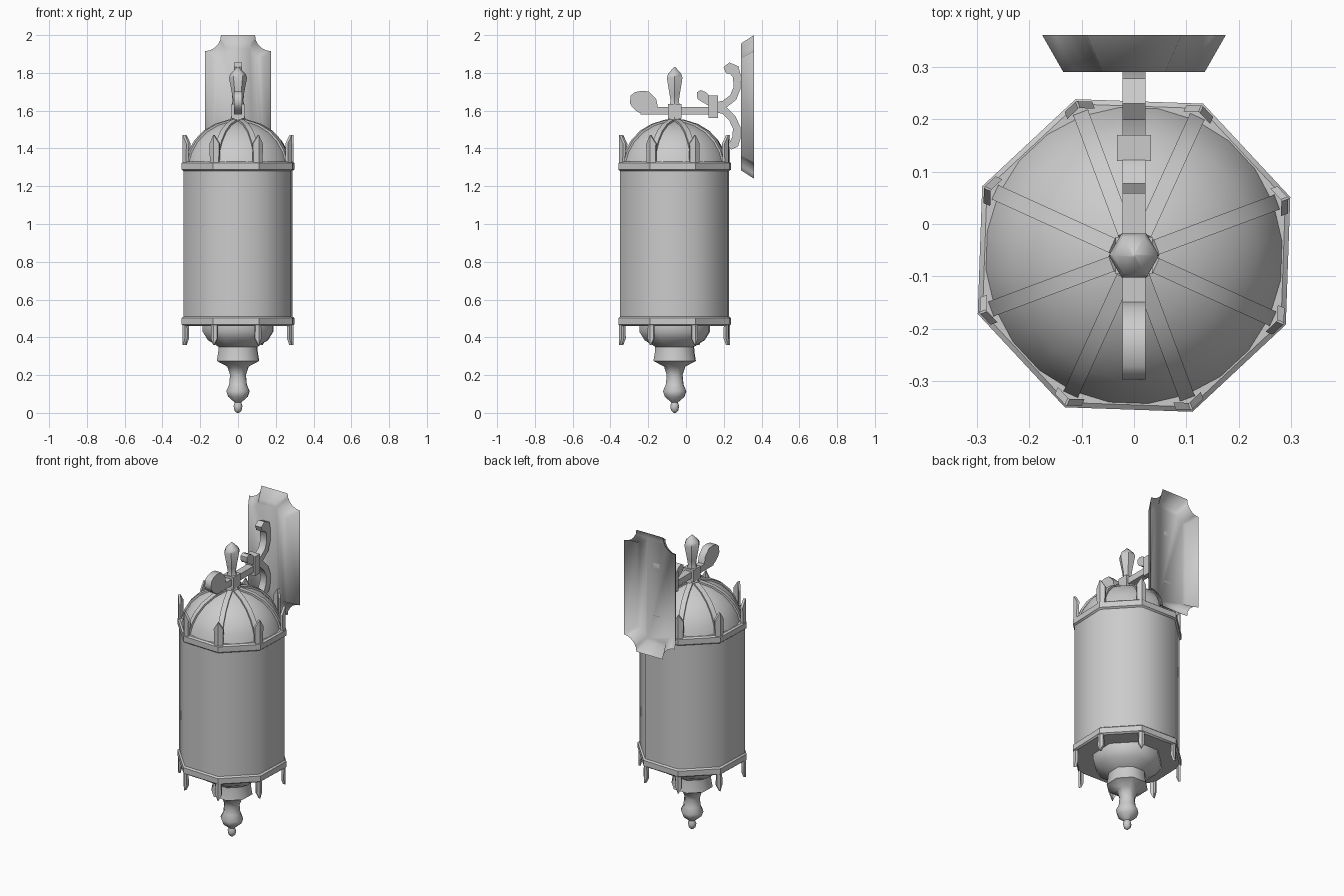
import bpy, bmesh, math
from mathutils import Vector

cube = bpy.data.objects.get("Cube")
if cube:
    bpy.data.objects.remove(cube, do_unlink=True)

metal = bpy.data.materials.new("grey_metal")
metal.use_nodes = True
GREY = (0.6, 0.6, 0.6, 1)
metal.diffuse_color = GREY
metal.node_tree.nodes["Principled BSDF"].inputs["Base Color"].default_value = GREY

AXIS = Vector((0, -0.06, 0))      # lantern axis
TURN = math.radians(20.5)         # direction of the first corner
CORNERS = [TURN + i * math.pi / 4 for i in range(8)]


def polar(r, a, z):
    return AXIS + Vector((r * math.cos(a), r * math.sin(a), z))


def finish(bm, name, smooth=40):
    bmesh.ops.recalc_face_normals(bm, faces=bm.faces)
    mesh = bpy.data.meshes.new(name)
    bm.to_mesh(mesh)
    bm.free()
    mesh.materials.append(metal)
    obj = bpy.data.objects.new(name, mesh)
    bpy.context.collection.objects.link(obj)
    if smooth:
        bpy.ops.object.select_all(action="DESELECT")
        obj.select_set(True)
        bpy.context.view_layer.objects.active = obj
        bpy.ops.object.shade_smooth_by_angle(angle=math.radians(smooth))
    return obj


def loft(bm, rings, caps=True, closed=True):
    """Skin a list of equal-length point rings."""
    rows = [[bm.verts.new(p) for p in ring] for ring in rings]
    n = len(rows[0])
    for a, b in zip(rows, rows[1:]):
        for i in range(n if closed else n - 1):
            j = (i + 1) % n
            bm.faces.new((a[i], a[j], b[j], b[i]))
    if caps:
        bm.faces.new(rows[0])
        bm.faces.new(rows[-1])


def lathe(name, profile, sides=8, start=TURN, smooth=40, caps=True):
    bm = bmesh.new()
    loft(bm, [[polar(r, start + k * math.tau / sides, z) for k in range(sides)]
              for r, z in profile], caps)
    return finish(bm, name, smooth)


def box(name, center, size):
    bm = bmesh.new()
    bmesh.ops.create_cube(bm, size=1)
    for v in bm.verts:
        v.co = Vector(c * s for c, s in zip(v.co, size)) + Vector(center)
    return finish(bm, name, 0)


def strap(name, path, half=0.022):
    """Flat bar swept along (y, z, thickness) points."""
    pts = [Vector((0, y, z)) for y, z, t in path]
    rings = []
    for i, p in enumerate(pts):
        d = (pts[min(i + 1, len(pts) - 1)] - pts[max(i - 1, 0)]).normalized()
        n = Vector((0, -d.z, d.y)) * path[i][2] / 2
        x = Vector((half, 0, 0))
        rings.append([p + n + x, p + n - x, p - n - x, p - n + x])
    bm = bmesh.new()
    loft(bm, rings)
    return finish(bm, name, 50)


# Lantern body and its two rims
lathe("lantern_body", [(0.308, 0.49), (0.308, 1.3)], smooth=50)
for name, z in (("lower_rim", 0.46), ("upper_rim", 1.28)):
    lathe(name, [(0.308, z), (0.318, z + 0.008), (0.318, z + 0.042), (0.308, z + 0.05)], smooth=30)

# Dome
DOME = [(0.285, 1.325), (0.268, 1.38), (0.235, 1.435), (0.185, 1.485),
        (0.12, 1.522), (0.04, 1.545)]
lathe("dome", DOME, sides=24, smooth=50)

# Dome ribs along the corners
bm = bmesh.new()
for a in CORNERS:
    side = Vector((-math.sin(a), math.cos(a), 0)) * 0.015
    rings = []
    for r, z in DOME:
        low, high = polar(r - 0.01, a, z - 0.01), polar(r + 0.006, a, z + 0.008)
        rings.append([low - side, high - side, high + side, low + side])
    loft(bm, rings)
finish(bm, "dome_ribs", 40)


def spikes(name, base, shoulder, tip, half):
    """Pointed leaves folded around each rim corner."""
    bm = bmesh.new()
    for a in CORNERS:
        def section(z, w, r=0.314):
            fold = w * math.tan(math.pi / 8)
            pts = []
            for d, s in ((0, 0), (fold, 1), (fold + 0.014, 1), (0.014, 0), (fold + 0.014, -1), (fold, -1)):
                t = Vector((-math.sin(a), math.cos(a), 0)) * w * s
                pts.append(polar(r - d, a, z) + t)
            return pts
        loft(bm, [section(base, half * 0.9), section(shoulder, half), section(tip, 0.002)])
    return finish(bm, name, 30)


spikes("crown_spikes", 1.32, 1.425, 1.47, 0.028)
spikes("lower_spikes", 0.47, 0.395, 0.36, 0.018)

# Turned drop finial below the body
lathe("drop_finial", [(0.2, 0.465), (0.2, 0.43), (0.17, 0.385), (0.11, 0.35),
                      (0.112, 0.32), (0.12, 0.275), (0.06, 0.245), (0.045, 0.2),
                      (0.05, 0.15), (0.066, 0.115), (0.055, 0.085), (0.018, 0.055),
                      (0.025, 0.035), (0.02, 0.012), (0.006, 0)], smooth=50)

# Hub and top finial
box("arm_hub", (0, -0.06, 1.597), (0.07, 0.07, 0.075))
lathe("hub_collar", [(0.045, 1.54), (0.035, 1.57)], sides=6, start=0)
lathe("top_finial", [(0.032, 1.63), (0.025, 1.65), (0.03, 1.68), (0.048, 1.775),
                     (0.04, 1.795), (0.003, 1.832)], sides=6, start=0, smooth=50)

# Arm with a rounded front knob
box("arm_bar", (0, -0.05, 1.6), (0.044, 0.38, 0.04))
strap("arm_knob", [(-0.165, 1.61, 0.04), (-0.18, 1.63, 0.08), (-0.215, 1.642, 0.125),
                   (-0.25, 1.652, 0.11), (-0.278, 1.658, 0.08), (-0.295, 1.66, 0.04)])
box("arm_block", (0, 0.145, 1.62), (0.064, 0.05, 0.12))

# Scrolls joining the arm to the wall plate
strap("upper_scroll", [(0.165, 1.625, 0.04), (0.205, 1.635, 0.04), (0.25, 1.67, 0.04),
                       (0.27, 1.72, 0.038), (0.27, 1.78, 0.042), (0.255, 1.815, 0.06),
                       (0.23, 1.825, 0.06), (0.205, 1.815, 0.035)])
strap("lower_scroll", [(0.165, 1.61, 0.04), (0.205, 1.6, 0.04), (0.245, 1.56, 0.04),
                       (0.268, 1.51, 0.04), (0.268, 1.46, 0.045), (0.255, 1.425, 0.05),
                       (0.23, 1.405, 0.03)])
strap("small_scroll", [(0.13, 1.64, 0.035), (0.115, 1.655, 0.045), (0.09, 1.675, 0.055),
                       (0.07, 1.685, 0.05), (0.058, 1.685, 0.025)])


# Open-backed wall plate with scooped corners
def plate_outline(w, h, scoop, y):
    pts = []
    for sx, sz in ((1, 1), (-1, 1), (-1, -1), (1, -1)):
        arc = []
        for k in range(6):
            t = math.radians(18 * k)
            arc.append(Vector((sx * (w - scoop * math.cos(t)), y,
                               1.62 + sz * (h - scoop * math.sin(t)))))
        pts += arc if sx * sz < 0 else arc[::-1]
    return pts


bm = bmesh.new()
loft(bm, [plate_outline(0.175, 0.38, 0.085, 0.36), plate_outline(0.135, 0.335, 0.075, 0.29)], caps=False)
bm.verts.ensure_lookup_table()
bm.faces.new(bm.verts[24:])
finish(bm, "wall_plate", 70)
